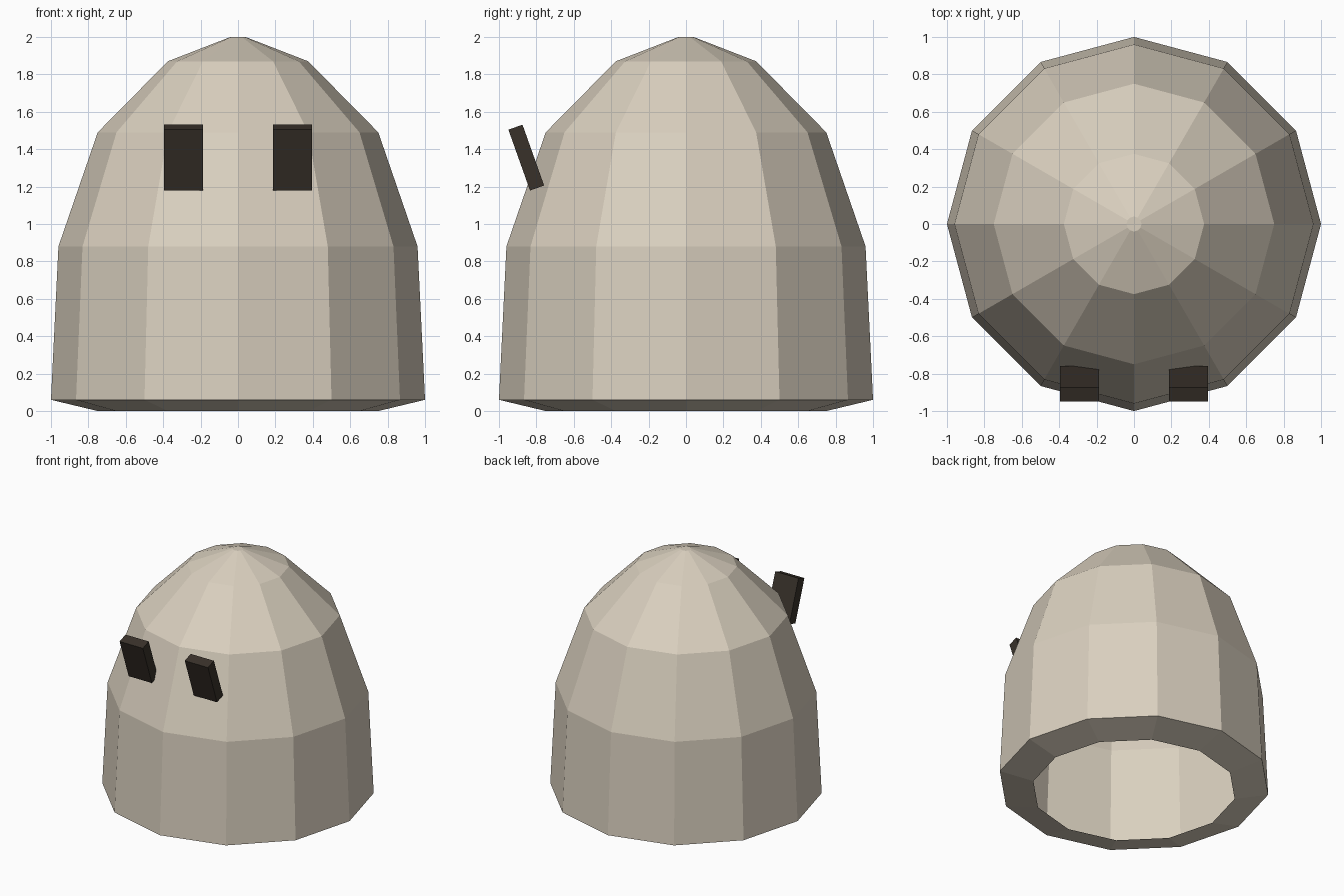
import bpy, bmesh, math
from mathutils import Matrix

if "Cube" in bpy.data.objects:
    bpy.data.objects.remove(bpy.data.objects["Cube"])


def material(name, color):
    m = bpy.data.materials.new(name)
    m.diffuse_color = (*color, 1)
    m.use_nodes = True
    m.node_tree.nodes["Principled BSDF"].inputs["Base Color"].default_value = m.diffuse_color
    return m


def make_object(name, bm, mat):
    me = bpy.data.meshes.new(name)
    bm.to_mesh(me)
    bm.free()
    me.materials.append(mat)
    ob = bpy.data.objects.new(name, me)
    bpy.context.collection.objects.link(ob)
    return ob


cream = material("cream", (0.70, 0.63, 0.52))
dark = material("dark_brown", (0.040, 0.031, 0.023))

# Domed body: 12-sided open-bottomed shell, profile of (radius, height)
SIDES = 12
profile = [(0.75, 0.0), (1.0, 0.06), (0.96, 0.88), (0.75, 1.49),
           (0.375, 1.87), (0.04, 2.0)]
bm = bmesh.new()
rings = []
for r, z in profile:
    angles = [2 * math.pi * i / SIDES for i in range(SIDES)]
    rings.append([bm.verts.new((r * math.cos(a), r * math.sin(a), z)) for a in angles])
for low, high in zip(rings, rings[1:]):
    for i in range(SIDES):
        j = (i + 1) % SIDES
        bm.faces.new((low[i], low[j], high[j], high[i]))
bm.faces.new(rings[-1])
make_object("body", bm, cream)

# Eyes: slabs leaning outward at the top
for side, name in ((-1, "left_eye"), (1, "right_eye")):
    bm = bmesh.new()
    bmesh.ops.create_cube(bm, size=1, matrix=(
        Matrix.Translation((side * 0.292, -0.854, 1.355))
        @ Matrix.Rotation(math.radians(19.6), 4, 'X')
        @ Matrix.Diagonal((0.208, 0.08, 0.345, 1))))
    make_object(name, bm, dark)
